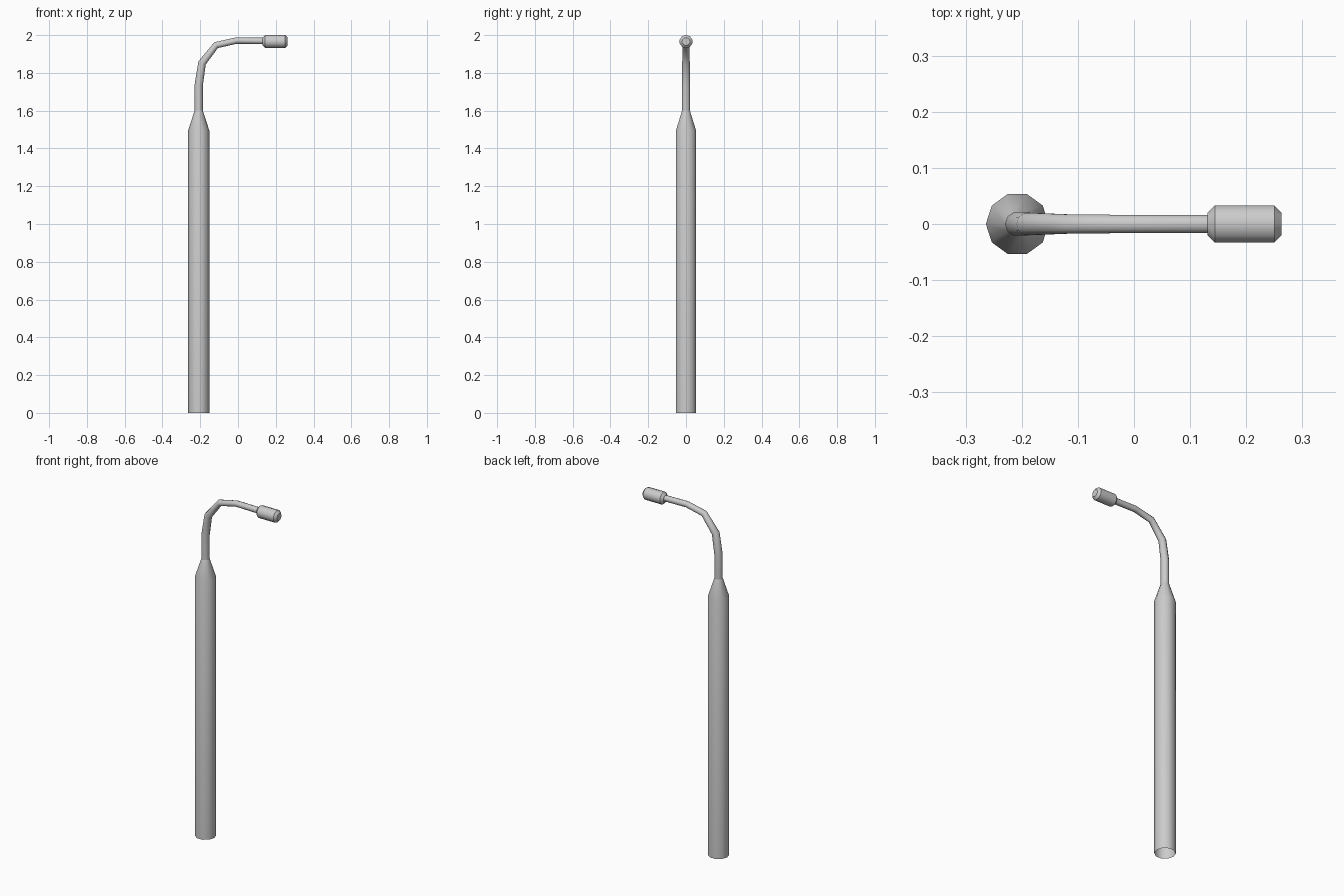
import bpy, bmesh, math
from mathutils import Vector

if "Cube" in bpy.data.objects:
    bpy.data.objects.remove(bpy.data.objects["Cube"])

SIDES = 10


def sweep(name, stations, cap_start, cap_end):
    """Loft rings along a path in the XZ plane; stations are (x, z, radius)."""
    pts = [Vector((x, 0, z)) for x, z, r in stations]
    bm = bmesh.new()
    rings = []
    for i, (p, s) in enumerate(zip(pts, stations)):
        t = Vector((0, 0, 0))
        if i > 0:
            t += (p - pts[i - 1]).normalized()
        if i < len(pts) - 1:
            t += (pts[i + 1] - p).normalized()
        t.normalize()
        u, v = Vector((t.z, 0, -t.x)), Vector((0, 1, 0))
        ring = []
        for k in range(SIDES):
            a = 2 * math.pi * k / SIDES
            ring.append(bm.verts.new(p + s[2] * (math.cos(a) * u + math.sin(a) * v)))
        rings.append(ring)
    for a, b in zip(rings, rings[1:]):
        for k in range(SIDES):
            j = (k + 1) % SIDES
            bm.faces.new((a[k], a[j], b[j], b[k]))
    if cap_start:
        bm.faces.new(rings[0][::-1])
    if cap_end:
        bm.faces.new(rings[-1])
    mesh = bpy.data.meshes.new(name)
    bm.to_mesh(mesh)
    bm.free()
    ob = bpy.data.objects.new(name, mesh)
    bpy.context.collection.objects.link(ob)
    bpy.ops.object.select_all(action='DESELECT')
    ob.select_set(True)
    bpy.context.view_layer.objects.active = ob
    bpy.ops.object.shade_smooth_by_angle(angle=math.radians(40))
    return ob


PX = -0.208   # pole axis
HZ = 1.966    # lamp axis height

# Pole with tapered neck, open at the foot
sweep("pole", [(PX, 0, 0.056), (PX, 1.495, 0.056), (PX, 1.6, 0.022)], False, False)

# Bent arm
sweep("arm", [(PX, 1.6, 0.022), (PX, 1.735, 0.022), (-0.19, 1.853, 0.021),
              (-0.116, 1.947, 0.018), (-0.008, 1.971, 0.017), (0.135, 1.969, 0.017)],
      False, False)

# Lamp head with chamfered ends
sweep("lamp_head", [(0.131, HZ, 0.021), (0.144, HZ, 0.035),
                    (0.25, HZ, 0.035), (0.263, HZ, 0.021)], True, True)
